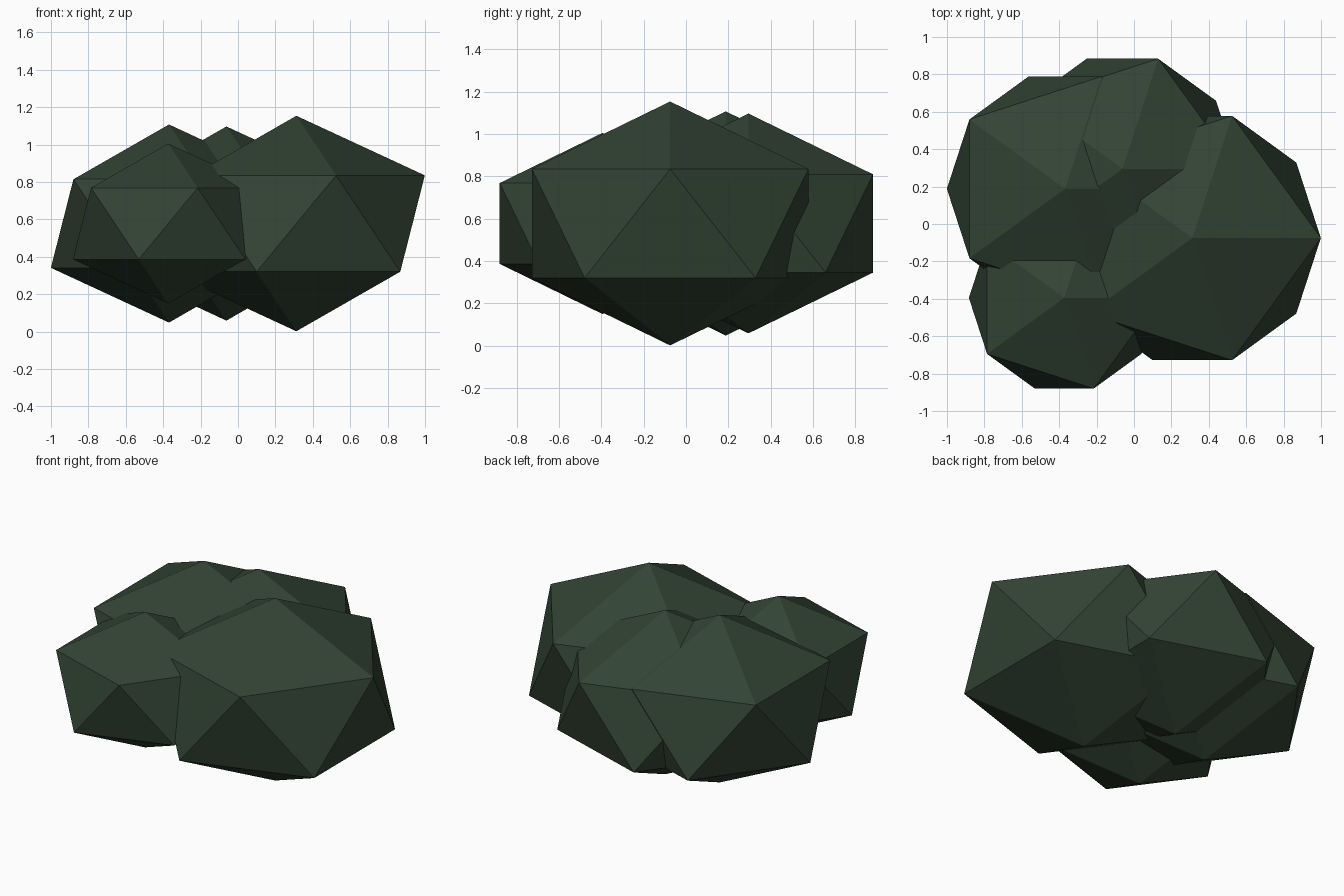
import bpy

cube = bpy.data.objects.get("Cube")
if cube:
    bpy.data.objects.remove(cube, do_unlink=True)

# Single dark leaf colour
leaf = bpy.data.materials.new("dark_leaf_green")
leaf.use_nodes = True
colour = (0.032, 0.057, 0.034, 1)
leaf.diffuse_color = colour
leaf.node_tree.nodes["Principled BSDF"].inputs["Base Color"].default_value = colour

SQUASH = 0.75   # every clump is flattened vertically
MID_Z = 0.578   # shared centre height


def clump(name, x, y, radius):
    """Flat-shaded, squashed icosahedron of foliage."""
    bpy.ops.mesh.primitive_ico_sphere_add(
        subdivisions=1, radius=radius, location=(x, y, MID_Z))
    ob = bpy.context.object
    ob.name = ob.data.name = name
    ob.scale.z = SQUASH
    bpy.ops.object.transform_apply(location=False, rotation=False, scale=True)
    bpy.ops.object.shade_flat()
    ob.data.materials.append(leaf)
    return ob


# Four overlapping clumps make the bush
clump("large_left_clump", 0.312, -0.075, 0.768)
clump("small_front_clump", -0.373, -0.395, 0.570)
clump("right_clump", -0.369, 0.188, 0.706)
clump("back_clump", -0.062, 0.295, 0.692)
